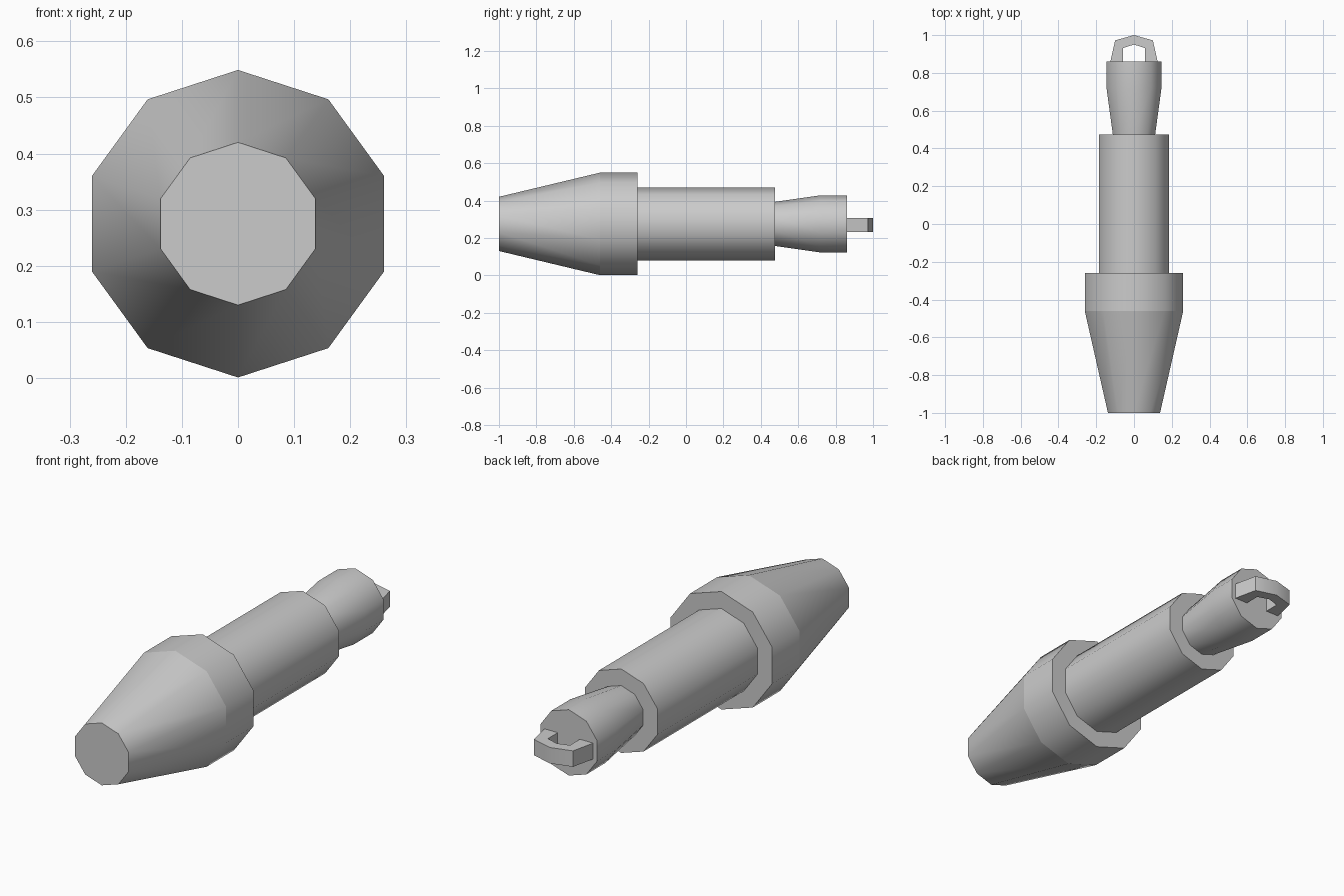
import bpy, bmesh, math

if "Cube" in bpy.data.objects:
    bpy.data.objects.remove(bpy.data.objects["Cube"])

SIDES = 10
AXIS_Z = 0.275

grey = bpy.data.materials.new("light_grey")
grey.diffuse_color = (0.6, 0.6, 0.6, 1)
grey.use_nodes = True
grey.node_tree.nodes["Principled BSDF"].inputs["Base Color"].default_value = grey.diffuse_color


def finish(bm, name, creases=()):
    """Turn a bmesh into a smooth-shaded object with hard edges kept."""
    bmesh.ops.recalc_face_normals(bm, faces=bm.faces)
    for f in bm.faces:
        f.smooth = True
    for e in bm.edges:
        on_crease = any(all(abs(v.co.y - y) < 1e-4 for v in e.verts) for y in creases)
        sharp_bend = len(e.link_faces) == 2 and e.calc_face_angle() > math.radians(40)
        e.smooth = not (on_crease or sharp_bend)
    mesh = bpy.data.meshes.new(name)
    bm.to_mesh(mesh)
    bm.free()
    mesh.materials.append(grey)
    obj = bpy.data.objects.new(name, mesh)
    bpy.context.collection.objects.link(obj)


def turned_part(name, profile, cap_front=False, cap_back=False, creases=()):
    """Ten-sided turned part along y; profile holds (y, radius) pairs."""
    bm = bmesh.new()
    rings = []
    for y, r in profile:
        angles = [2 * math.pi * i / SIDES for i in range(SIDES)]
        rings.append([bm.verts.new((r * math.sin(a), y, AXIS_Z + r * math.cos(a)))
                      for a in angles])
    for a, b in zip(rings, rings[1:]):
        for i in range(SIDES):
            j = (i + 1) % SIDES
            bm.faces.new((a[i], b[i], b[j], a[j]))
    if cap_front:
        bm.faces.new(rings[0][::-1])
    if cap_back:
        bm.faces.new(rings[-1])
    # Make the winding point away from the axis before finishing
    finish(bm, name, creases)


# Tapered head with a shoulder behind it
turned_part("tapered_head",
            [(-1, 0.145), (-0.46, 0.274), (-0.26, 0.274), (-0.26, 0.195)],
            cap_front=True, creases=(-0.46,))
# Straight barrel
turned_part("barrel", [(-0.26, 0.195), (0.475, 0.195), (0.475, 0.118)])
# Flared tail
turned_part("flared_tail", [(0.475, 0.118), (0.72, 0.153), (0.86, 0.153)],
            cap_back=True)

# Flat hanging loop at the back
outer = [(-0.125, 0.86), (-0.10, 0.972), (0, 1), (0.10, 0.972), (0.125, 0.86)]
inner = [(-0.057, 0.86), (-0.057, 0.932), (0, 0.95), (0.057, 0.932), (0.057, 0.86)]
bm = bmesh.new()
layers = [[[bm.verts.new((x, y, z)) for x, y in line] for line in (outer, inner)]
          for z in (0.232, 0.306)]
(bot_out, bot_in), (top_out, top_in) = layers
for i in range(4):
    for a, b in ((bot_out, bot_in), (bot_in, top_in), (top_in, top_out), (top_out, bot_out)):
        bm.faces.new((a[i], a[i + 1], b[i + 1], b[i]))
finish(bm, "hanging_loop")
